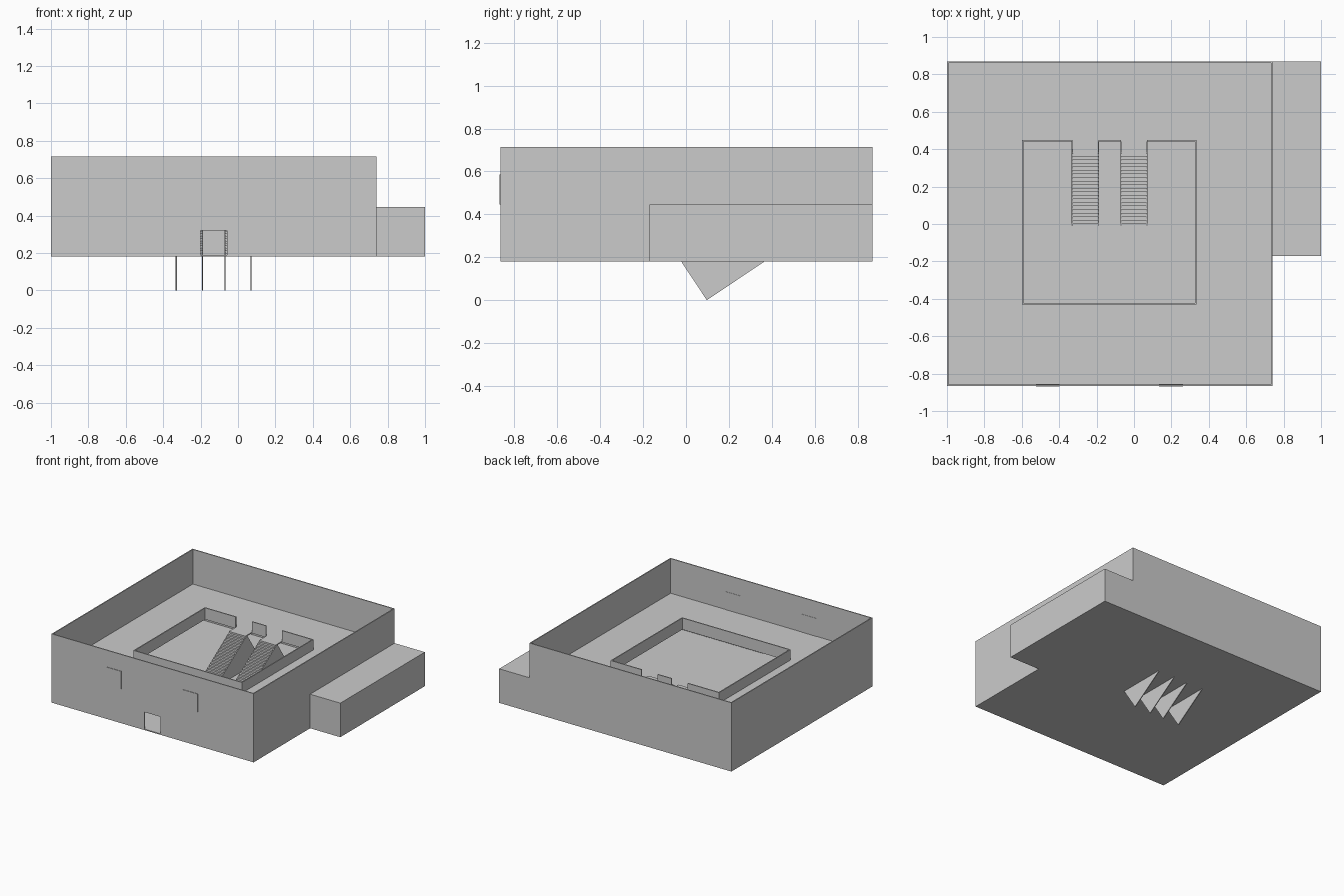
import bpy, bmesh
from mathutils import Vector

if "Cube" in bpy.data.objects:
    bpy.data.objects.remove(bpy.data.objects["Cube"])

T = 0.008            # sheet thickness
Z0, Z1, Z2 = 0.18, 0.445, 0.715   # ground, upper floor, wall top
X0, X1, X2 = -1.0, 0.74, 1.0
Y0, YA, Y1 = -0.865, -0.17, 0.87


def prism(name, pts, axis, a, b):
    """Extrude a 2D profile along x (pts are y,z) or z (pts are x,y)."""
    bm = bmesh.new()
    mk = (lambda p: (a, p[0], p[1])) if axis == 'x' else (lambda p: (p[0], p[1], a))
    f = bm.faces.new([bm.verts.new(mk(p)) for p in pts])
    r = bmesh.ops.extrude_face_region(bm, geom=[f])
    off = Vector((b - a, 0, 0)) if axis == 'x' else Vector((0, 0, b - a))
    bmesh.ops.translate(bm, vec=off, verts=[v for v in r['geom'] if isinstance(v, bmesh.types.BMVert)])
    bmesh.ops.recalc_face_normals(bm, faces=bm.faces)
    me = bpy.data.meshes.new(name)
    bm.to_mesh(me)
    bm.free()
    ob = bpy.data.objects.new(name, me)
    bpy.context.collection.objects.link(ob)
    return ob


def box(name, x0, x1, y0, y1, z0, z1):
    return prism(name, [(x0, y0), (x1, y0), (x1, y1), (x0, y1)], 'z', z0, z1)


def cut(ob, cutter):
    m = ob.modifiers.new("opening", 'BOOLEAN')
    m.operation, m.solver, m.object = 'DIFFERENCE', 'EXACT', cutter
    bpy.context.view_layer.objects.active = ob
    bpy.ops.object.modifier_apply(modifier=m.name)
    bpy.data.objects.remove(cutter)


# Floors: L-shaped outline, upper one with a stairwell opening
outline = [(X0, Y0), (X1, Y0), (X1, YA), (X2, YA), (X2, Y1), (X0, Y1)]
prism("ground_floor", outline, 'z', Z0, Z0 + T)
upper = prism("upper_floor", outline, 'z', Z1 - T, Z1)
HX0, HX1, HY0, HY1, YL = -0.6, 0.335, -0.43, 0.45, 0.38
stairs = [(-0.33, -0.19), (-0.07, 0.07)]
well = [(HX0, HY1), (HX0, HY0), (HX1, HY0), (HX1, HY1)]
for a, b in reversed(stairs):   # landings reach into the opening
    well += [(b, HY1), (b, YL), (a, YL), (a, HY1)]
cut(upper, prism("well_cutter", well, 'z', Z1 - 0.1, Z1 + 0.1))

# Outer walls
front = box("front_wall", X0, X1, Y0, Y0 + T, Z0, Z2)
cut(front, box("door_cutter", -0.2, -0.06, Y0 - 0.1, Y0 + 0.1, Z0 + T, 0.32))
box("left_wall", X0, X0 + T, Y0 + T, Y1 - T, Z0, Z2)
box("back_wall", X0, X1, Y1 - T, Y1, Z0, Z2)
box("right_wall_lower", X1 - T, X1, Y0 + T, YA, Z0, Z1)
box("right_wall_upper", X1 - T, X1, Y0 + T, Y1 - T, Z1, Z2)

# Annex walls
box("annex_front_wall", X1, X2, YA, YA + T, Z0, Z1)
box("annex_side_wall", X2 - T, X2, YA + T, Y1 - T, Z0, Z1)
box("annex_back_wall", X1, X2, Y1 - T, Y1, Z0, Z1)

# Window panels
for i, x in enumerate((-0.525, 0.135)):
    box(f"window_{i + 1}", x, x + 0.126, Y0 - 0.004, Y0 + T + 0.002, Z1, 0.585)

# Parapet around the stairwell, with gaps at the stairs
PZ = 0.527
box("parapet_front", HX0, HX1, HY0, HY0 + T, Z1 - T, PZ)
box("parapet_left", HX0, HX0 + T, HY0 + T, HY1, Z1 - T, PZ)
box("parapet_right", HX1 - T, HX1, HY0 + T, HY1, Z1 - T, PZ)
edges = [HX0 + T] + [x for s in stairs for x in s] + [HX1 - T]
for i in range(0, len(edges), 2):
    box(f"parapet_back_{i // 2 + 1}", edges[i], edges[i + 1], HY1 - T, HY1, Z1 - T, PZ)

# Stair flights and tilted stringer boards
N = 20
dy, dz = YL / N, (Z1 - Z0 - T) / N
steps = [(0.0, Z0 + T)]
for i in range(N):
    z = Z0 + T + (i + 1) * dz
    steps += [(i * dy, z), ((i + 1) * dy, z)]
steps += [(YL, Z1 - 0.03), (0.03, Z0 + T)]
board = [(-0.022, 0.18), (0.097, 0.0), (0.497, 0.268), (0.378, 0.447)]
for i, (a, b) in enumerate(stairs):
    prism(f"stair_flight_{i + 1}", steps, 'x', a, b)
    for side, x in (("left", a), ("right", b)):
        prism(f"stringer_{side}_{i + 1}", board, 'x', x - 0.003, x + 0.003)
